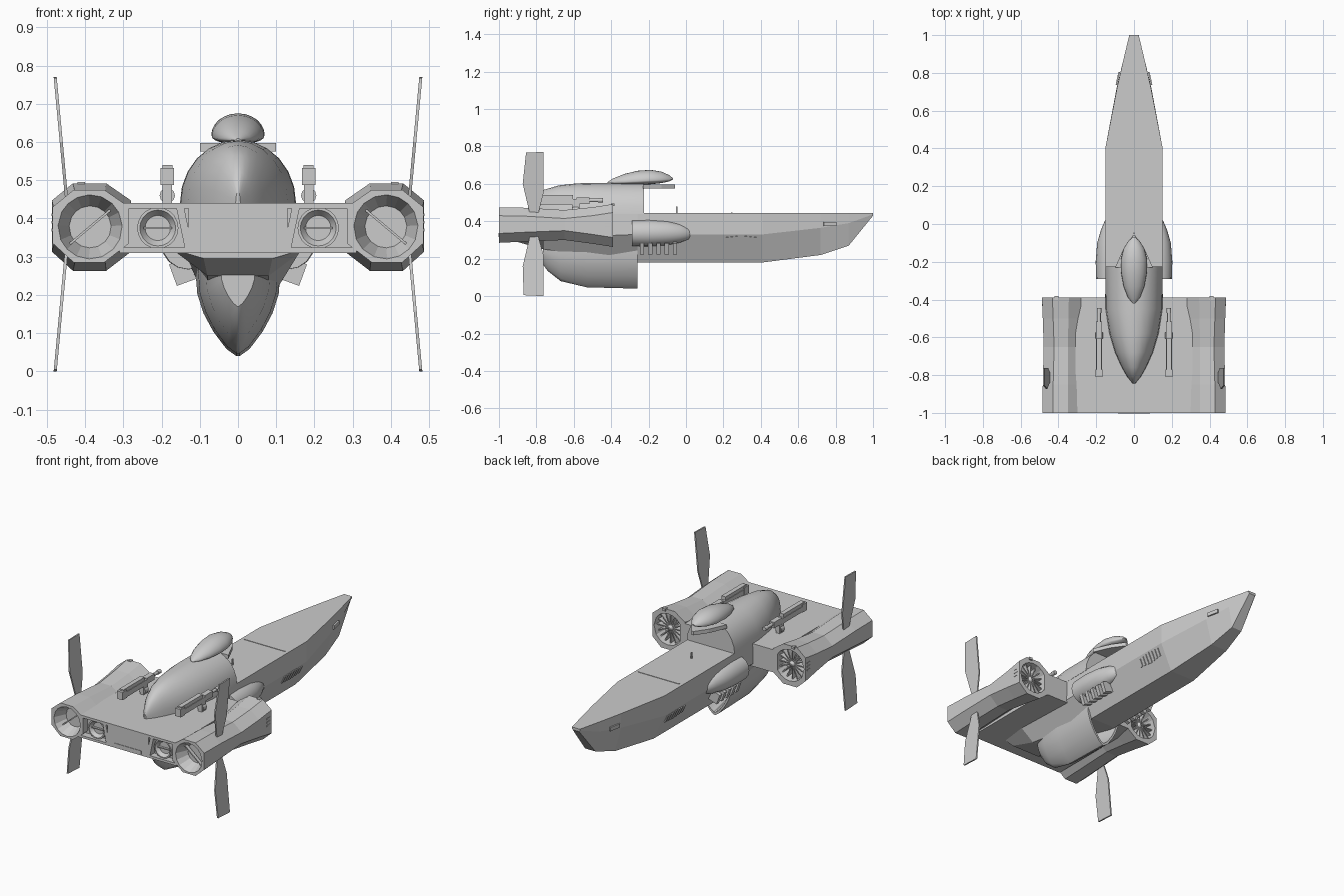
import bpy, bmesh
from math import sin, cos, pi, radians
from mathutils import Matrix, Vector

if "Cube" in bpy.data.objects:
    bpy.data.objects.remove(bpy.data.objects["Cube"])


def finish(bm, name, mirror=False, smooth=None):
    bmesh.ops.recalc_face_normals(bm, faces=bm.faces)
    me = bpy.data.meshes.new(name)
    bm.to_mesh(me)
    bm.free()
    ob = bpy.data.objects.new(name, me)
    bpy.context.collection.objects.link(ob)
    if smooth:
        bpy.ops.object.select_all(action='DESELECT')
        bpy.context.view_layer.objects.active = ob
        ob.select_set(True)
        bpy.ops.object.shade_smooth_by_angle(angle=radians(smooth))
    if mirror:
        ob.modifiers.new("mirror", 'MIRROR').use_mirror_merge = False
    return ob


def loft(name, rings, mirror=False, smooth=None):
    """Skin a list of equal-length point rings and cap both ends."""
    bm = bmesh.new()
    rows = [[bm.verts.new(p) for p in r] for r in rings]
    n = len(rows[0])
    for a, b in zip(rows, rows[1:]):
        for i in range(n):
            bm.faces.new((a[i], a[(i + 1) % n], b[(i + 1) % n], b[i]))
    bm.faces.new(rows[0])
    bm.faces.new(rows[-1])
    return finish(bm, name, mirror, smooth)


def boxes(name, items, mirror=False):
    """items: (centre, size, rotation axis, degrees)"""
    bm = bmesh.new()
    for c, s, ax, deg in items:
        m = Matrix.Translation(c) @ Matrix.Rotation(radians(deg), 4, ax) @ Matrix.Diagonal((*s, 1))
        bmesh.ops.create_cube(bm, size=1, matrix=m)
    return finish(bm, name, mirror)


def circle(x, y, z, r, n=16, rz=None):
    rz = r if rz is None else rz
    return [(x + r * cos(2 * pi * i / n), y, z + rz * sin(2 * pi * i / n)) for i in range(n)]


def sym(y, half):
    """Mirror a half section (x, z) into a closed ring."""
    return [(x, y, z) for x, z in half] + [(-x, y, z) for x, z in reversed(half)]


# Long faceted hull with keel
hull = [(-.92, (.14, .43), (.14, .31), (.09, .295)),
        (-.76, (.15, .43), (.16, .31), (.08, .25)),
        (-.26, (.15, .445), (.15, .33), (.08, .18)),
        (.41, (.15, .445), (.15, .33), (.08, .18)),
        (.72, (.09, .445), (.092, .365), (.052, .22)),
        (.87, (.056, .445), (.056, .39), (.033, .27)),
        (1, (.025, .445), (.025, .437), (.02, .43))]
loft("hull", [sym(s[0], s[1:]) for s in hull])
boxes("deck_seam", [((0, .245, .445), (.26, .008, .005), 'X', 0),
                    ((0, -.05, .46), (.006, .008, .04), 'X', 0)])
boxes("hull_vents", [((.134, .22 + .025 * i, .295), (.01, .013, .06 - .005 * abs(i - 3)), 'Y', 25)
                     for i in range(7)], True)
boxes("nose_hatch", [((.086, .77, .385), (.008, .07, .022), 'Z', 12)], True)


# Rounded upper body, brim and cockpit bubble
def arch(y, w, z, h, low=0.0, n=12):
    up = [(w * cos(pi * i / n), y, z + h * sin(pi * i / n)) for i in range(n + 1)]
    dn = [(-w * cos(pi * i / n), y, z - low * sin(pi * i / n)) for i in range(1, n)]
    return up + (dn if low else [])


body = [(-.845, .006, .03), (-.81, .035, .085), (-.76, .064, .128), (-.68, .1, .152),
        (-.58, .13, .163), (-.45, .15, .166), (-.225, .152, .166)]
loft("upper_body", [arch(y, w, .44, h) for y, w, h in body], smooth=35)
loft("canopy_brim", [[(-.1, -.23, z), (.1, -.23, z), (.055, -.13, z), (.006, -.06, z), (-.006, -.06, z),
                      (-.055, -.13, z)] for z in (.575, .597)])
bubble = [(-.42, .006, .605, .004), (-.39, .032, .607, .022), (-.33, .055, .61, .043), (-.26, .068, .614, .056),
          (-.19, .07, .618, .057), (-.13, .055, .62, .045), (-.09, .03, .622, .025), (-.07, .008, .625, .006)]
loft("cockpit_bubble", [arch(y, w, z, h, h * .35) for y, w, z, h in bubble], smooth=40)

# Hollow belly scoop
frac = [(1, 0), (.95, .3), (.8, .52), (.58, .72), (.27, .92), (.04, 1)]


def scoop(y, w, bot, top=.27):
    return sym(y, [(w * a, top - (top - bot) * b) for a, b in frac])


loft("belly_scoop", [scoop(-.765, .045, .17), scoop(-.74, .06, .135), scoop(-.67, .085, .08),
                     scoop(-.53, .105, .047), scoop(-.26, .112, .04), scoop(-.26, .1, .055),
                     scoop(-.42, .07, .1)], smooth=35)

# Side cheek pods with ribs below
cheek = [(-.29, .07, .337, .07), (-.2, .073, .338, .072), (-.1, .065, .338, .065), (-.03, .045, .337, .05),
         (.015, .025, .335, .032), (.035, .006, .335, .008)]
loft("cheek_pod", [circle(.13, y, z, rx, 16, rz) for y, rx, z, rz in cheek], True, 40)
boxes("cheek_ribs", [((.142, -.235 + .044 * i, .262), (.06, .022, .06), 'Y', 20) for i in range(5)], True)

# Wing slab with recessed bays at the rear
boxes("wing", [((0, -.675, .375), (.62, .57, .13), 'X', 0),
               ((0, -.975, .375), (.26, .05, .13), 'X', 0)])
boxes("bay_lips", [((.21, -.98, .433), (.2, .04, .014), 'X', 0),
                   ((.21, -.98, .317), (.2, .04, .014), 'X', 0),
                   ((.14, -.978, .375), (.02, .043, .12), 'Y', 12)], True)
boxes("rear_slot", [((0, -1, .326), (.17, .006, .022), 'X', 0)])
loft("inner_nozzle", [circle(.21, y, .375, r, 20) for y, r in
                      ((-.95, .054), (-.985, .054), (-.985, .047), (-.965, .033))], True, 30)
boxes("inner_nozzle_slat", [((.21, -.972, .375), (.075, .012, .006), 'Y', 0)], True)


# Octagonal engine nacelles, waisted and open at both ends
def octagon(y, xi, xo, zb, zt):
    a, b = xi + .065, xo - .055
    c, d = zb + .05, zt - .045
    pts = [(xo, c), (xo, d), (b, zt), (a, zt), (xi, d), (xi, c), (a, zb), (b, zb)]
    out = []
    for p, q in zip(pts, pts[1:] + pts[:1]):
        out += [(p[0], y, p[1]), ((p[0] + q[0]) / 2, y, (p[1] + q[1]) / 2)]
    return out


def bore(ring, y, r):
    c = Vector((.387, 0, .378))
    res = []
    for p in ring:
        v = Vector((p[0], 0, p[2])) - c
        v = c + v.normalized() * r
        res.append((v.x, y, v.z))
    return res


rear = octagon(-1, .285, .485, .285, .475)
front = octagon(-.39, .28, .487, .263, .492)
loft("engine_nacelle", [bore(rear, -.93, .055), bore(rear, -1, .084), rear,
                        octagon(-.85, .285, .483, .292, .472), octagon(-.65, .285, .478, .3, .46),
                        octagon(-.5, .282, .483, .28, .475), front,
                        bore(front, -.39, .09), bore(front, -.46, .082)], True)
boxes("nozzle_slat", [((.387, -.955, .378), (.15, .02, .006), 'Y', 40)], True)
boxes("intake_fan", [((.387 + .052 * cos(t), -.43, .378 + .052 * sin(t)), (.07, .035, .006), 'Y', -t * 180 / pi)
                     for t in [2 * pi * i / 16 for i in range(16)]], True)
loft("intake_hub", [circle(.387, y, .378, r) for y, r in ((-.46, .028), (-.42, .024), (-.4, .006))], True, 40)
boxes("nacelle_tabs", [((.41, -.392, .488), (.02, .02, .014), 'X', 0)]
      + [((.484, -.42, .37 + .02 * i), (.008, .03, .007), 'X', 0) for i in range(3)], True)

# Vertical fins above and below each nacelle
for name, outline in (("upper_fin", [(-.835, .44), (-.79, .44), (-.762, .55), (-.762, .77), (-.855, .768),
                                     (-.873, .6)]),
                      ("lower_fin", [(-.835, .32), (-.79, .32), (-.762, .22), (-.762, 0), (-.868, .005),
                                     (-.873, .16)])):
    loft(name, [[(.449 + .029 * (abs(z - .385) - .07) / .31 + o, y, z) for y, z in outline]
                for o in (-.004, .004)], True)

# Twin guns on deck mounts
loft("gun_mount", [circle(.185, -.59, 0, r, 12) for r in (.02,)] * 1 + [circle(.185, -.56, 0, .02, 12)], True, 40) \
    .matrix_world = Matrix.Translation((0, -.59, .46)) @ Matrix.Rotation(0, 4, 'X') @ Matrix.Translation((0, .575, 0))
boxes("gun_body", [((.185, -.69, .505), (.032, .22, .03), 'X', 0),
                   ((.185, -.7, .53), (.026, .19, .02), 'X', 0),
                   ((.185, -.79, .51), (.036, .04, .045), 'X', 0),
                   ((.185, -.55, .51), (.03, .07, .034), 'X', 0),
                   ((.185, -.59, .47), (.024, .04, .06), 'X', 0)], True)
loft("gun_barrel", [circle(.185, y, .512, r, 10) for y, r in
                    ((-.58, .01), (-.47, .009), (-.47, .012), (-.445, .012))], True, 40)
